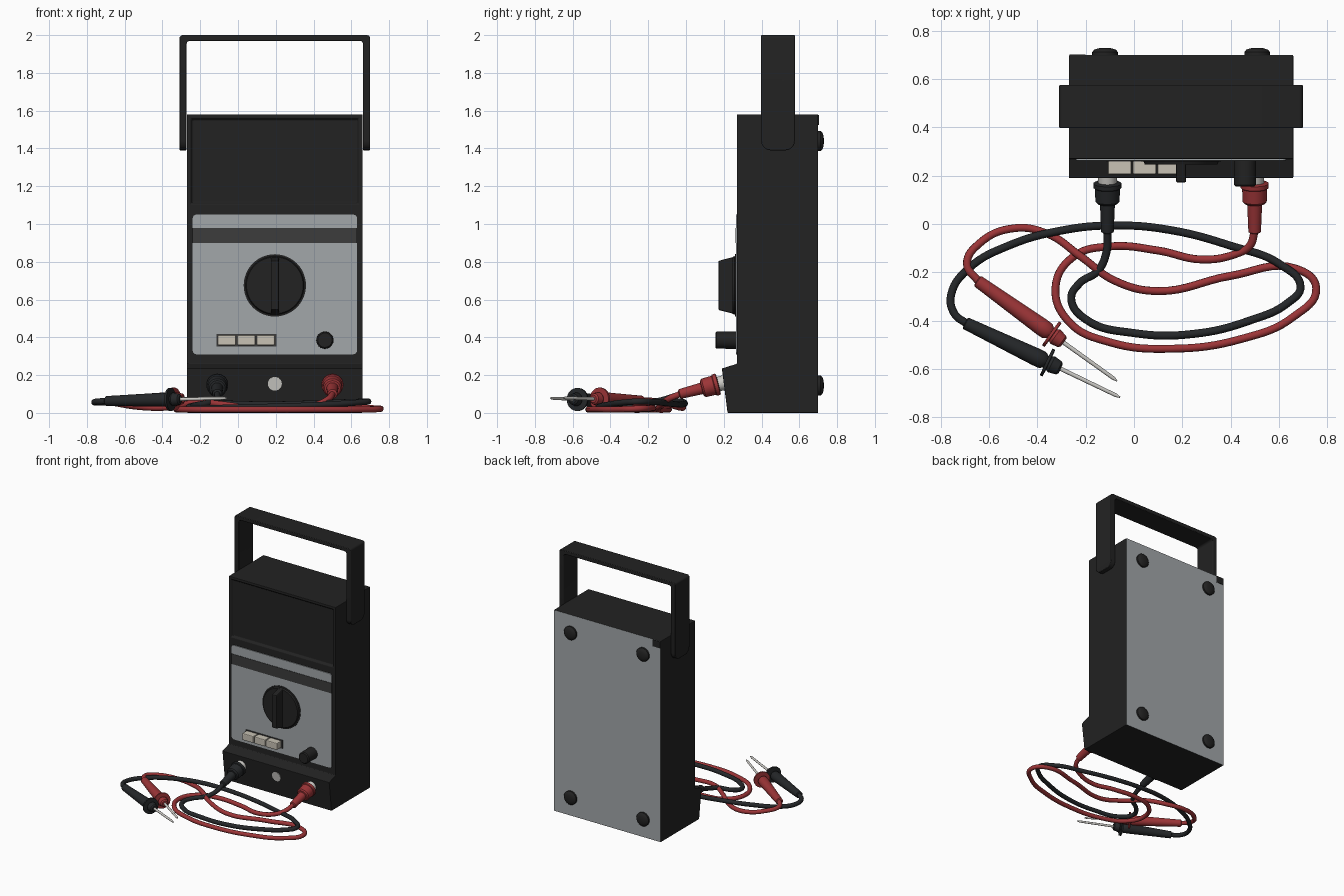
import bpy, bmesh, math
from mathutils import Vector

if "Cube" in bpy.data.objects:
    bpy.data.objects.remove(bpy.data.objects["Cube"])


def material(name, r, g, b):
    m = bpy.data.materials.new(name)
    m.diffuse_color = (r, g, b, 1)
    m.use_nodes = True
    m.node_tree.nodes["Principled BSDF"].inputs["Base Color"].default_value = m.diffuse_color
    return m


BLACK = material("black plastic", 0.016, 0.016, 0.016)
SILVER = material("silver panel", 0.36, 0.385, 0.40)
STRIPE = material("dark grey stripe", 0.045, 0.045, 0.045)
RED = material("red rubber", 0.33, 0.035, 0.038)
RUBBER = material("black rubber", 0.018, 0.020, 0.022)
CREAM = material("cream button", 0.58, 0.54, 0.46)
METAL = material("bright metal", 0.60, 0.59, 0.56)


def finish(name, bm, mats, bevel=0.0, smooth=True):
    bmesh.ops.recalc_face_normals(bm, faces=bm.faces)
    me = bpy.data.meshes.new(name)
    bm.to_mesh(me)
    bm.free()
    ob = bpy.data.objects.new(name, me)
    bpy.context.collection.objects.link(ob)
    for m in mats:
        me.materials.append(m)
    if bevel:
        mod = ob.modifiers.new("edge", "BEVEL")
        mod.width, mod.segments, mod.limit_method = bevel, 2, "ANGLE"
    if smooth:
        bpy.ops.object.select_all(action="DESELECT")
        ob.select_set(True)
        bpy.context.view_layer.objects.active = ob
        bpy.ops.object.shade_smooth_by_angle(angle=math.radians(35))
    return ob


def prism_mesh(pts, a, b, axis):
    """Extrude a 2D outline from a to b; axis 'x' takes (y, z), 'y' takes (x, z)."""
    bm = bmesh.new()
    at = (lambda p, t: (t, p[0], p[1])) if axis == "x" else (lambda p, t: (p[0], t, p[1]))
    lo = [bm.verts.new(at(p, a)) for p in pts]
    hi = [bm.verts.new(at(p, b)) for p in pts]
    bm.faces.new(lo)
    bm.faces.new(hi[::-1])
    for i in range(len(pts)):
        j = (i + 1) % len(pts)
        bm.faces.new((lo[i], lo[j], hi[j], hi[i]))
    bmesh.ops.recalc_face_normals(bm, faces=bm.faces)
    return bm


def box(name, x0, x1, y0, y1, z0, z1, mat, bevel=0.0):
    bm = prism_mesh([(x0, z0), (x1, z0), (x1, z1), (x0, z1)], y0, y1, "y")
    return finish(name, bm, [mat], bevel, False)


def lathe(name, start, direction, profile, mat, n=32):
    """Turn a profile of (distance, radius) around a line."""
    d = Vector(direction).normalized()
    u = d.orthogonal().normalized()
    v = d.cross(u)
    bm = bmesh.new()
    rings = []
    for dist, r in profile:
        c = Vector(start) + d * dist
        rings.append([bm.verts.new(c + r * (u * math.cos(t) + v * math.sin(t)))
                      for t in (2 * math.pi * i / n for i in range(n))])
    for p, q in zip(rings, rings[1:]):
        for i in range(n):
            j = (i + 1) % n
            bm.faces.new((p[i], p[j], q[j], q[i]))
    bm.faces.new(rings[0])
    bm.faces.new(rings[-1])
    return finish(name, bm, [mat])


def cable(name, pts, mat):
    cu = bpy.data.curves.new(name, "CURVE")
    cu.dimensions, cu.bevel_depth, cu.bevel_resolution = "3D", 0.0165, 3
    cu.resolution_u, cu.use_fill_caps = 8, True
    sp = cu.splines.new("BEZIER")
    sp.bezier_points.add(len(pts) - 1)
    for bp, co in zip(sp.bezier_points, pts):
        bp.co = co
        bp.handle_left_type = bp.handle_right_type = "AUTO"
    cu.materials.append(mat)
    ob = bpy.data.objects.new(name, cu)
    bpy.context.collection.objects.link(ob)
    bpy.ops.object.select_all(action="DESELECT")
    ob.select_set(True)
    bpy.context.view_layer.objects.active = ob
    bpy.context.view_layer.update()
    bpy.ops.object.convert(target="MESH")


# case: side profile with sloping foot, recessed display window, silver back
bm = prism_mesh([(0.70, 0), (0.70, 1.58), (0.27, 1.58), (0.27, 1.085),
                 (0.27, 0.26), (0.19, 0.235), (0.22, 0)], -0.27, 0.66, "x")
bm.faces.ensure_lookup_table()
for f in bm.faces:
    if f.normal.y > 0.9:
        f.material_index = 1
window = next(f for f in bm.faces if f.normal.y < -0.9 and f.calc_center_median().z > 1.2)
bmesh.ops.inset_region(bm, faces=[window], thickness=0.028)
bmesh.ops.inset_region(bm, faces=[window], thickness=0.014, depth=-0.016)
finish("case", bm, [BLACK, SILVER], 0.004, False)
box("back_corner_patch", -0.268, -0.20, 0.699, 0.703, 1.525, 1.578, BLACK)

# control panel with rounded corners and its dark stripe
corners = [(0.61, 1.03, 0), (-0.22, 1.03, 90), (-0.22, 0.33, 180), (0.61, 0.33, 270)]
outline = [(cx + 0.02 * math.cos(math.radians(a + k * 22.5)),
            cz + 0.02 * math.sin(math.radians(a + k * 22.5)))
           for cx, cz, a in corners for k in range(5)]
finish("control_panel", prism_mesh(outline, 0.264, 0.272, "y"), [SILVER], 0, False)
box("panel_stripe", -0.24, 0.63, 0.261, 0.27, 0.90, 0.98, STRIPE)

# carrying handle: U outline with rounded shoulders and leg ends
bm = prism_mesh([(-0.31, 1.39), (-0.31, 2.0), (0.70, 2.0), (0.70, 1.39),
                 (0.662, 1.39), (0.662, 1.97), (-0.272, 1.97), (-0.272, 1.39)],
                0.398, 0.576, "y")


def round_edges(bm, test, offset):
    edges = [e for e in bm.edges if test(*[v.co for v in e.verts])]
    bmesh.ops.bevel(bm, geom=edges, offset=offset, segments=5, profile=0.5, affect="EDGES")


round_edges(bm, lambda p, q: max(p.z, q.z) < 1.4 and abs(p.x - q.x) > 0.01, 0.05)
round_edges(bm, lambda p, q: min(p.z, q.z) > 1.96 and abs(p.y - q.y) > 0.1, 0.018)
finish("carrying_handle", bm, [BLACK], 0.004)

# rotary selector: disc and tapered grip
lathe("selector_disc", (0.195, 0.272, 0.675), (0, -1, 0),
      [(0, 0.165), (0.012, 0.165), (0.014, 0.155), (0.026, 0.150)], BLACK, 48)
finish("selector_grip", prism_mesh([(0.27, 0.52), (0.27, 0.83), (0.172, 0.805), (0.172, 0.545)],
                                   0.174, 0.216, "x"), [BLACK], 0.006, False)

# push buttons on a grey surround
box("button_surround", -0.115, 0.205, 0.258, 0.268, 0.352, 0.418, STRIPE)
for i in range(3):
    x = -0.108 + i * 0.103
    box(f"push_button_{i + 1}", x, x + 0.097, 0.205, 0.27, 0.358, 0.412, CREAM, 0.006)

# small adjuster knob and indicator dot
lathe("adjuster_knob", (0.46, 0.27, 0.385), (0, -1, 0),
      [(0, 0.046), (0.108, 0.045), (0.115, 0.038)], BLACK, 24)
lathe("indicator_dot", (0.195, 0.202, 0.155), (0, -0.99, -0.13), [(0, 0.037), (0.006, 0.037)], METAL)

# rear feet
for x in (-0.12, 0.51):
    for z in (0.145, 1.44):
        lathe("rear_foot", (x, 0.695, z), (0, 1, 0),
              [(0, 0.053), (0.018, 0.053), (0.027, 0.045), (0.033, 0.028), (0.035, 0.008)], BLACK, 24)

# sockets and plugs
for colour, x, mat in (("black", -0.11, RUBBER), ("red", 0.50, RED)):
    start, d = (x, 0.205, 0.161), (0, -0.97, -0.25)
    lathe(colour + "_socket", start, d, [(-0.01, 0.04), (0.05, 0.038)], METAL)
    lathe(colour + "_plug", start, d,
          [(0.034, 0.050), (0.038, 0.058), (0.056, 0.058), (0.06, 0.052), (0.115, 0.050),
           (0.124, 0.042), (0.126, 0.031), (0.245, 0.026), (0.25, 0.018)], mat)

# probes: handle, finger guard and metal needle
for colour, a, b, mat in (("black", (-0.70, -0.41, 0.063), (-0.058, -0.718, 0.078), RUBBER),
                          ("red", (-0.65, -0.235, 0.065), (-0.07, -0.65, 0.08), RED)):
    d = Vector(b) - Vector(a)
    length = d.length
    g = length - 0.335
    lathe(colour + "_probe", a, d,
          [(0, 0.020), (0.004, 0.026), (g - 0.05, 0.037), (g - 0.02, 0.036), (g - 0.005, 0.026),
           (g - 0.004, 0.061), (g + 0.008, 0.061), (g + 0.009, 0.030), (g + 0.02, 0.036),
           (g + 0.055, 0.029), (g + 0.062, 0.02)], mat)
    lathe(colour + "_needle", a, d, [(g + 0.05, 0.009), (length - 0.02, 0.008), (length, 0.003)],
          METAL, 12)

# coiled test leads
cable("red_lead", [
    (0.50, -0.03, 0.10), (0.48, -0.09, 0.075), (0.42, -0.125, 0.045), (0.28, -0.147, 0.02),
    (0.10, -0.110, 0.018), (-0.10, -0.093, 0.018), (-0.25, -0.135, 0.018), (-0.325, -0.26, 0.018),
    (-0.27, -0.405, 0.018), (-0.10, -0.49, 0.018), (0.15, -0.517, 0.018), (0.45, -0.475, 0.018),
    (0.66, -0.385, 0.018), (0.755, -0.265, 0.022), (0.67, -0.185, 0.025), (0.40, -0.215, 0.02),
    (0.10, -0.278, 0.02), (-0.08, -0.235, 0.045), (-0.22, -0.135, 0.055), (-0.36, -0.04, 0.03),
    (-0.50, -0.018, 0.03), (-0.64, -0.08, 0.05), (-0.692, -0.165, 0.063), (-0.64, -0.243, 0.065)], RED)
cable("black_lead", [
    (-0.11, -0.03, 0.10), (-0.115, -0.12, 0.07), (-0.15, -0.195, 0.055), (-0.225, -0.245, 0.04),
    (-0.26, -0.31, 0.03), (-0.20, -0.395, 0.025), (0.0, -0.452, 0.03), (0.25, -0.455, 0.035),
    (0.48, -0.40, 0.045), (0.64, -0.325, 0.055), (0.69, -0.26, 0.06), (0.61, -0.17, 0.058),
    (0.40, -0.09, 0.05), (0.15, -0.025, 0.045), (-0.08, -0.006, 0.05), (-0.30, -0.027, 0.06),
    (-0.52, -0.09, 0.06), (-0.68, -0.18, 0.055), (-0.757, -0.29, 0.055), (-0.745, -0.37, 0.06),
    (-0.69, -0.415, 0.063)], RUBBER)
